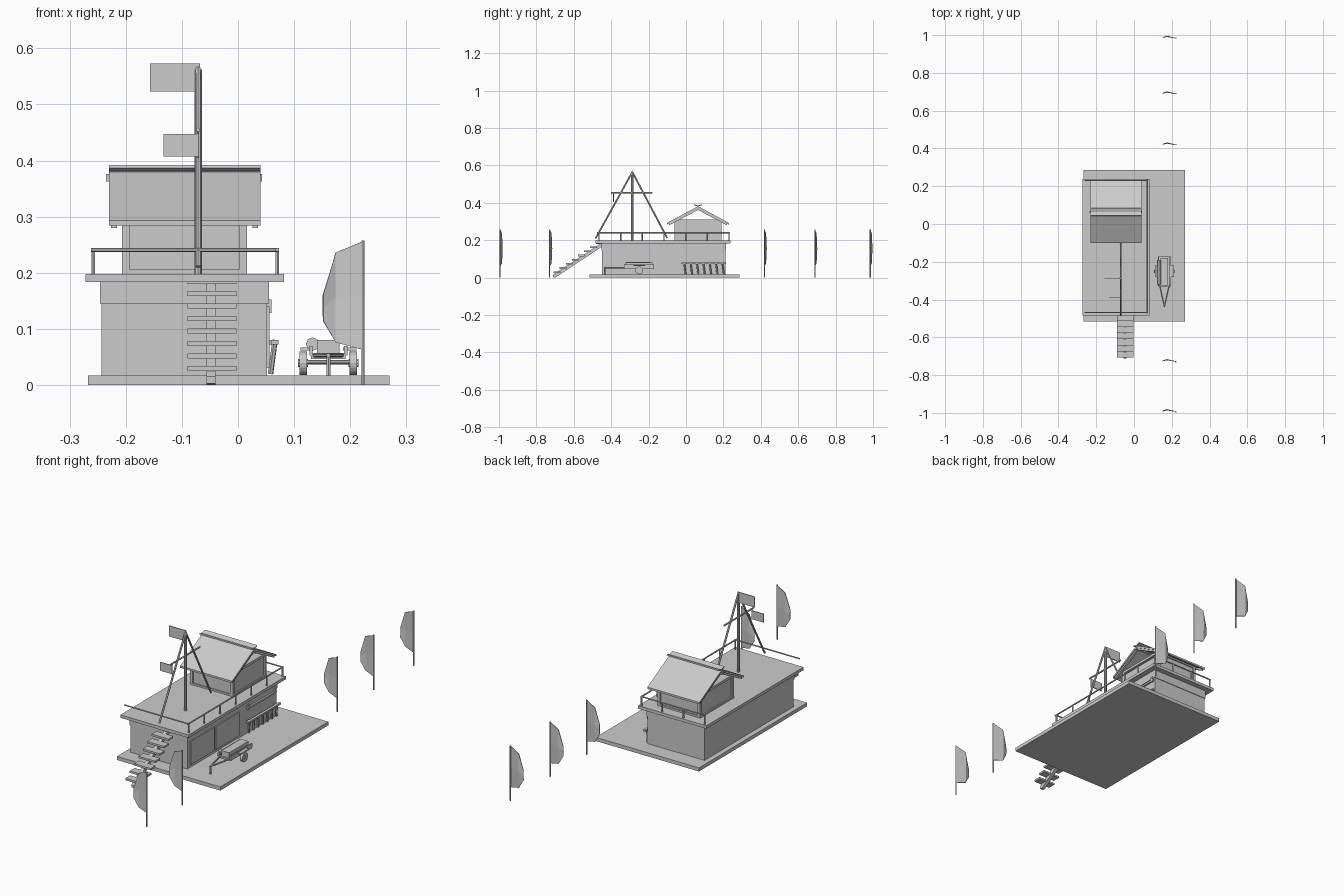
import bpy, bmesh, math
from mathutils import Vector

if "Cube" in bpy.data.objects:
    bpy.data.objects.remove(bpy.data.objects["Cube"])

grey = bpy.data.materials.new("plain grey")
grey.use_nodes = True
COL = (0.6, 0.6, 0.6, 1)
grey.diffuse_color = COL
grey.node_tree.nodes["Principled BSDF"].inputs["Base Color"].default_value = COL


def finish(name, bm):
    bmesh.ops.recalc_face_normals(bm, faces=bm.faces)
    me = bpy.data.meshes.new(name)
    bm.to_mesh(me)
    bm.free()
    me.materials.append(grey)
    ob = bpy.data.objects.new(name, me)
    bpy.context.collection.objects.link(ob)
    return ob


def box(name, x, y, z):
    """Box from three (low, high) ranges."""
    bm = bmesh.new()
    bmesh.ops.create_cube(bm, size=1)
    for v in bm.verts:
        v.co = [sum(r) / 2 + c * (r[1] - r[0]) for r, c in zip((x, y, z), v.co)]
    return finish(name, bm)


def rod(name, p, q, r, sides=8):
    """Straight bar between two points."""
    p, q = Vector(p), Vector(q)
    bm = bmesh.new()
    bmesh.ops.create_cone(bm, cap_ends=True, segments=sides, radius1=r, radius2=r, depth=(q - p).length)
    ob = finish(name, bm)
    ob.location = (p + q) / 2
    ob.rotation_mode = 'QUATERNION'
    ob.rotation_quaternion = (q - p).to_track_quat('Z', 'Y')
    return ob


def prism(name, pts, offset):
    """Flat outline pushed along an offset."""
    bm = bmesh.new()
    f = bm.faces.new([bm.verts.new(p) for p in pts])
    new = bmesh.ops.extrude_face_region(bm, geom=[f])["geom"]
    bmesh.ops.translate(bm, vec=offset, verts=[v for v in new if isinstance(v, bmesh.types.BMVert)])
    return finish(name, bm)


# Ground slab, main block and deck
box("ground_slab", (-.267, .27), (-.517, .285), (0, .017))
box("main_block", (-.243, .052), (-.45, .21), (.017, .185))
box("block_cornice", (-.246, .055), (-.453, .213), (.145, .185))
box("deck", (-.272, .082), (-.484, .238), (.184, .198))
for i, y in enumerate((-.43, -.245)):
    box(f"wall_panel_{i}", (.05, .056), (y, y + .175), (.03, .14))

# Deck railing on the front, left and back
RAIL = .241
rod("front_rail", (-.262, -.468, RAIL), (.073, -.468, RAIL), .0035, 6)
rod("side_rail", (.07, -.475, RAIL), (.07, .235, RAIL), .0035, 6)
rod("back_rail", (-.262, .23, RAIL), (.073, .23, RAIL), .0035, 6)
for i in range(7):
    y = -.465 + i * .1158
    rod(f"side_rail_post_{i}", (.07, y, .197), (.07, y, RAIL), .0035, 6)
for i in range(3):
    x = -.258 + i * .11
    rod(f"back_rail_post_{i}", (x, .23, .197), (x, .23, RAIL), .0035, 6)

# Hut with corner posts and open-gabled roof
HX, HY = (-.207, .016), (-.061, .19)
box("hut_walls", (HX[0] + .006, HX[1] - .006), (HY[0] + .006, HY[1] - .006), (.198, .31))
box("hut_sill", HX, HY, (.198, .206))
box("hut_top_plate", HX, HY, (.298, .31))
for i, x in enumerate((HX[0], HX[1] - .014)):
    for j, y in enumerate((HY[0], HY[1] - .014)):
        box(f"hut_post_{i}{j}", (x, x + .014), (y, y + .014), (.198, .31))
MID = .064
for side, s in (("front", -1), ("back", 1)):
    slope = [(0, .372), (.165, .284), (.165, .293), (0, .382)]
    prism(f"{side}_roof", [(-.23, MID + s * a, z) for a, z in slope], (.27, 0, 0))
    cap = [(-.004, .379), (.022, .387), (.02, .392), (-.006, .384)]
    prism(f"{side}_ridge_cap", [(-.23, MID + s * a, z) for a, z in cap], (.27, 0, 0))
    for i, x in enumerate((-.226, .026)):
        rafter = [(0, .362), (.155, .28), (.155, .29), (0, .373)]
        prism(f"{side}_rafter_{i}", [(x, MID + s * a, z) for a, z in rafter], (.01, 0, 0))
box("ridge_beam", (-.235, .043), (MID - .006, MID + .006), (.363, .376))

# Mast with slanting stays, spar and two flags
MX, MY = -.071, -.287
rod("mast", (MX, MY, .198), (MX, MY, .562), .0065)
for side, y in (("front", -.483), ("back", -.1)):
    rod(f"{side}_stay", (MX, y, .211), (MX, MY, .565), .0045, 6)
rod("spar", (MX, -.4, .455), (MX, -.18, .455), .004, 6)
box("top_flag", (-.157, -.068), (MY - .002, MY + .002), (.523, .573))
box("spar_flag", (-.133, MX), (-.39, -.386), (.407, .447))
rod("spar_flag_line", (MX, -.388, .405), (MX, -.388, .455), .002, 6)

# Open stair on a single stringer
stringer = [(-.45, .187), (-.45, .165), (-.7, .0), (-.712, .003), (-.712, .015)]
prism("stair_stringer", [(-.056, y, z) for y, z in stringer], (.016, 0, 0))
for i in range(8):
    y, z = -.46 - i * .0325, .185 - i * .0222
    box(f"stair_tread_{i}", (-.09, -.003), (y - .02, y + .016), (z - .0045, z + .0045))

# Bulging banners on poles
for i, y in enumerate((-.995, -.73, .42, .69, .985)):
    rod(f"banner_pole_{i}", (.2225, y, 0), (.2225, y, .258), .003, 6)
    bm = bmesh.new()
    columns = [(.2225, .063, .256, 0), (.174, .076, .236, .012), (.152, .115, .16, .004)]
    rows = [[bm.verts.new((x, y + b * (1 - abs(2 * t - 1) * .3), lo + (hi - lo) * t)) for t in (0, .5, 1)]
            for x, lo, hi, b in columns]
    for a, b in zip(rows, rows[1:]):
        for k in range(2):
            bm.faces.new((a[k], b[k], b[k + 1], a[k + 1]))
    ob = finish(f"banner_{i}", bm)
    ob.modifiers.new("thickness", 'SOLIDIFY').thickness = .003

# Tool rack along the left wall
box("rack_upper_rail", (.052, .06), (-.012, .205), (.13, .138))
box("rack_lower_rail", (.06, .072), (-.025, .215), (.072, .08))
for i in range(2):
    y = -.01 + i * .2
    box(f"rack_bracket_{i}", (.05, .066), (y, y + .008), (.072, .08))
    box(f"rack_hook_{i}", (.05, .06), (y, y + .01), (.128, .152))
for i in range(7):
    y = -.01 + i * .034
    rod(f"rack_tool_{i}", (.066, y, .08), (.058, y + .008, .02), .005, 6)

# Two-wheeled cart with drawbar and load
CX, CY = .161, -.25
for side, s in (("left", 1), ("right", -1)):
    rod(f"cart_{side}_wheel", (CX + s * .038, CY, .039), (CX + s * .051, CY, .039), .021, 16)
    rod(f"cart_{side}_hub", (CX + s * .036, CY, .039), (CX + s * .054, CY, .039), .007)
    rod(f"cart_{side}_drawbar", (CX + s * .026, -.32, .053), (CX, -.438, .053), .004, 6)
    box(f"cart_{side}_mudguard", sorted((CX + s * .026, CX + s * .05)), (CY - .03, CY + .03), (.062, .067))
    box(f"cart_{side}_side", sorted((CX + s * .028, CX + s * .034)), (-.332, -.172), (.053, .07))
rod("cart_axle", (CX - .045, CY, .041), (CX + .045, CY, .041), .004)
box("cart_bed", (CX - .031, CX + .031), (-.33, -.172), (.046, .054))
box("cart_crate", (CX - .02, CX + .02), (-.325, -.18), (.054, .08))
rod("cart_roll", (.133, -.32, .073), (.133, -.19, .073), .012)
rod("cart_tow_leg", (CX, -.434, .017), (CX, -.434, .055), .004, 6)
